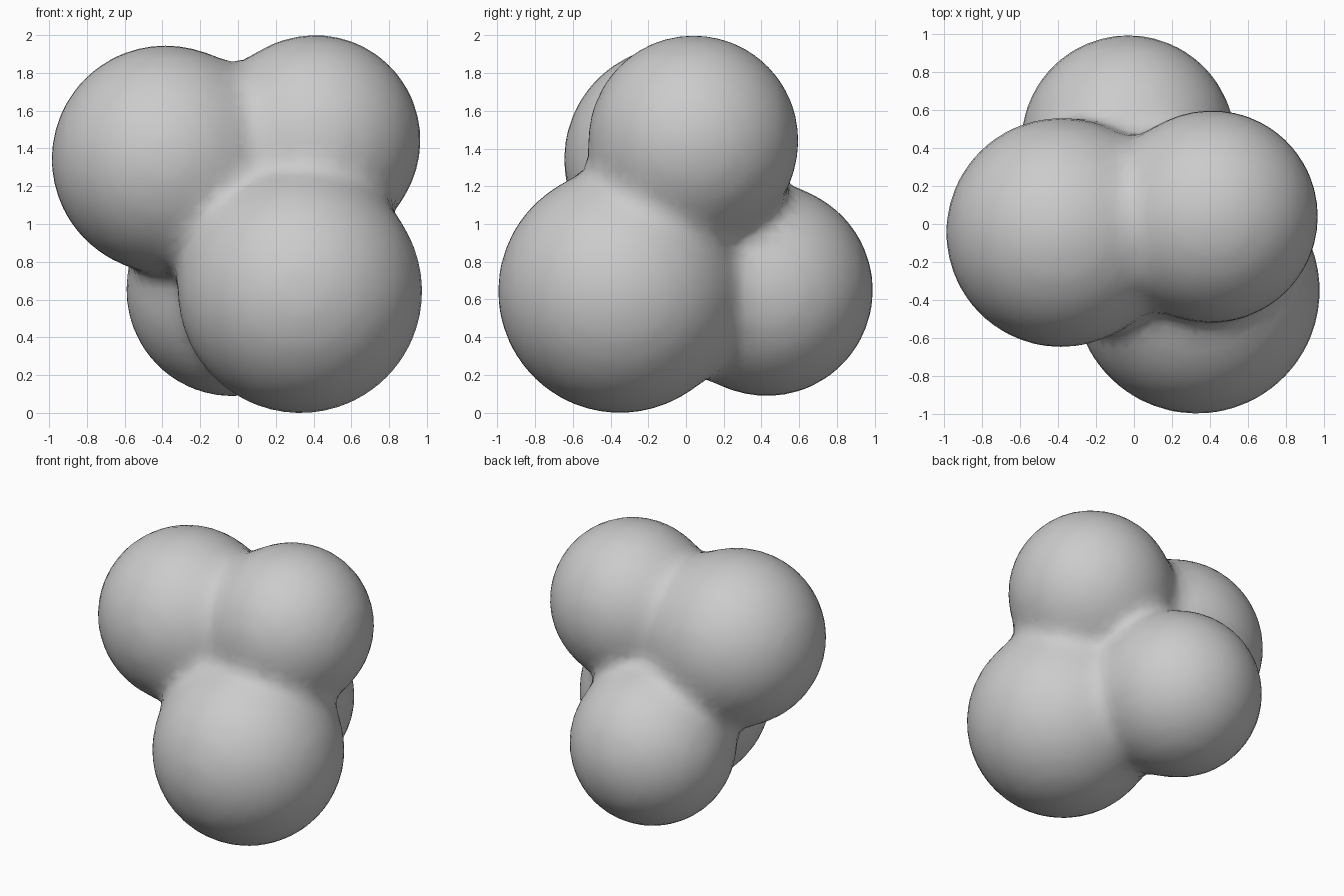
import bpy, bmesh, math
from mathutils import Vector, Matrix

if "Cube" in bpy.data.objects:
    bpy.data.objects.remove(bpy.data.objects["Cube"])

# Four lobes: centre, radius
LOBES = [
    (Vector((-0.385, -0.045, 1.35)), 0.60),   # upper left
    (Vector((0.41, 0.04, 1.45)), 0.555),      # upper right
    (Vector((0.33, -0.35, 0.65)), 0.645),     # lower front
    (Vector((-0.03, 0.43, 0.655)), 0.56),     # lower back
]
BLEND = 0.055


def field(p):
    """Smooth-union distance and its gradient."""
    total, grad = 0.0, Vector()
    for c, r in LOBES:
        w = math.exp(-((p - c).length - r) / BLEND)
        total += w
        grad += w * (p - c).normalized()
    return -BLEND * math.log(total), grad / total


# Raw overlapping lobes
bm = bmesh.new()
for c, r in LOBES:
    bmesh.ops.create_icosphere(bm, subdivisions=4, radius=r,
                               matrix=Matrix.Translation(c))
mesh = bpy.data.meshes.new("blob_cluster")
bm.to_mesh(mesh)
bm.free()
blob = bpy.data.objects.new("blob_cluster", mesh)
bpy.context.collection.objects.link(blob)
bpy.context.view_layer.objects.active = blob
blob.select_set(True)

# Fuse into one skin
mod = blob.modifiers.new("fuse", 'REMESH')
mod.mode = 'VOXEL'
mod.voxel_size = 0.07
bpy.ops.object.modifier_apply(modifier=mod.name)

# Pull the skin onto the softly blended surface
for v in blob.data.vertices:
    p = v.co.copy()
    for _ in range(8):
        d, g = field(p)
        p -= g * (d / max(g.length_squared, 0.2))
    v.co = p

# Stand on the ground
low = min(v.co.z for v in blob.data.vertices)
for v in blob.data.vertices:
    v.co.z -= low
bpy.ops.object.shade_smooth()
